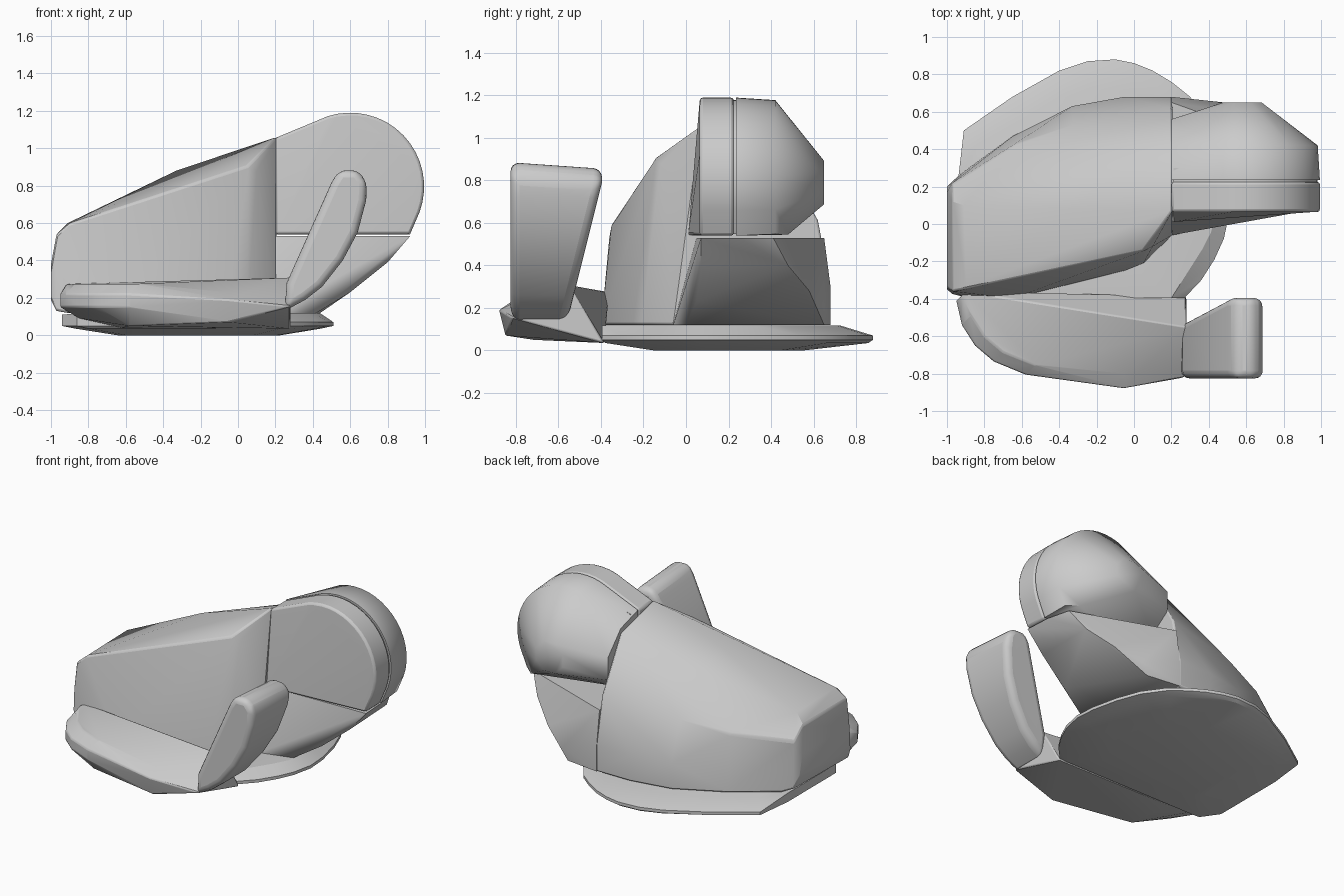
import bpy, bmesh, math

old = bpy.data.objects.get("Cube")
if old:
    bpy.data.objects.remove(old, do_unlink=True)

grey = bpy.data.materials.new("plain_grey")
grey.use_nodes = True
grey.diffuse_color = (0.6, 0.6, 0.6, 1)
grey.node_tree.nodes["Principled BSDF"].inputs["Base Color"].default_value = (0.6, 0.6, 0.6, 1)


def shell(name, points, bevel=0.0, segments=3, limit=30, smooth=30):
    """Faceted solid wrapped around the points, with rounded edges."""
    bm = bmesh.new()
    for p in points:
        bm.verts.new(p)
    out = bmesh.ops.convex_hull(bm, input=bm.verts[:])
    loose = {v for v in out["geom_interior"] + out["geom_unused"]
             if isinstance(v, bmesh.types.BMVert)}
    bmesh.ops.delete(bm, geom=list(loose), context="VERTS")
    bmesh.ops.dissolve_limit(bm, angle_limit=math.radians(3),
                             verts=bm.verts[:], edges=bm.edges[:])
    bmesh.ops.recalc_face_normals(bm, faces=bm.faces[:])
    mesh = bpy.data.meshes.new(name)
    bm.to_mesh(mesh)
    bm.free()
    mesh.materials.append(grey)
    obj = bpy.data.objects.new(name, mesh)
    bpy.context.collection.objects.link(obj)
    if bevel:
        mod = obj.modifiers.new("rounding", "BEVEL")
        mod.width, mod.segments = bevel, segments
        mod.limit_method, mod.angle_limit = "ANGLE", math.radians(limit)
    bpy.ops.object.select_all(action="DESELECT")
    obj.select_set(True)
    bpy.context.view_layer.objects.active = obj
    bpy.ops.object.shade_smooth_by_angle(angle=math.radians(smooth))


def section(x, pairs):
    return [(x, y, z) for y, z in pairs]


def slab(pairs, y, scale=1.0):
    """Upright drum outline placed at depth y, scaled about its centre."""
    return [(.6 + (x - .6) * scale, y, .79 + (z - .79) * scale) for x, z in pairs]


def arc(cx, cz, r, start, stop, step):
    angles = [math.radians(a) for a in range(start, stop, step)]
    return [(cx + r * math.cos(a), cz + r * math.sin(a)) for a in angles]


# Main body, lofted through cross-sections along x
body = section(-1.0, [(-.35, .19), (-.34, .38), (.17, .36), (.2, .22)])
body += section(-.97, [(-.375, .13), (-.36, .54), (.12, .54), (.22, .46), (.23, .14)])
body += section(-.91, [(-.39, .12), (-.35, .595), (.1, .6), (.28, .12)])
body += section(-.65, [(-.4, .12), (.47, .12), (.42, .5)])
body += section(-.33, [(-.2, .795), (.08, .88), (.3, .8), (.53, .56), (.63, .3), (.63, .12)])
body += section(-.05, [(.68, .3), (.68, .12), (-.25, .12)])
body += section(.05, [(-.145, .905), (-.21, .12)])
body += section(.1, [(-.12, .88)])
body += section(.205, [(-.06, .12), (0, .6), (.07, 1.06), (.42, .97),
                       (.62, .62), (.68, .3), (.68, .12)])
shell("body", body, 0.012, 2, 35, 30)

# Rounded drum with a flat underside: front rim and tapered rear
drum = [(.2, .54), (.92, .54)] + arc(.6, .795, .395, -36, 109, 8) + [(.2, 1.055)]
rim_front = [(.2, .01, .54)] + slab(drum, .065)[1:]
shell("drum_rim", rim_front + slab(drum, .225), 0.014, 2, 50)
shell("drum_core", slab(drum, .15, .97) + slab(drum, .3, .97))
rear = slab(drum, .235) + slab(drum, .42, .97)[1:-1]
rear += section(.2, [(.42, .6), (.42, 1.0), (.56, .7), (.56, .85)])
rear += [(.84, .48, .545)] + [(x, .65, z) for x, z in arc(.58, .79, .11, 22, 382, 45)]
shell("drum_rear", rear, smooth=50)

# Wedge carrying the drum
wedge = section(.2, [(-.06, .12), (.05, .53), (.65, .53), (.68, .3), (.68, .12)])
wedge += [(.42, 0, .12), (.44, .65, .12), (.48, .65, .2), (.6, .05, .23), (.64, .58, .28),
          (.8, .07, .39), (.79, .48, .4), (.92, .07, .53), (.91, .25, .53), (.87, .41, .53)]
shell("wedge", wedge, smooth=40)

# Base plate: full height at the front, thinning to the back and right
rim = [(-.86, -.395), (.27, -.395), (.36, -.3), (.43, -.19), (.48, -.08), (.51, .06),
       (.5, .2), (.46, .38), (.4, .54), (.3, .68), (.2, .76), (.1, .82), (0, .86),
       (-.1, .88), (-.25, .87), (-.4, .82), (-.65, .68), (-.91, .5), (-.94, .24), (-.94, -.28)]
base = []
for x, y in rim:
    inset_x, inset_y = x + .2, y - .15
    base += [(x, y, .05), (x, y, .11 if x < -.8 and y < .3 else .07),
             (-.2 + inset_x * .9, max(-.395, .1 + (y - .1) * .8), .118),
             (-.2 + inset_x * .9, .15 + inset_y * .97, .035),
             (-.2 + inset_x * .6, .15 + inset_y * .55, 0)]
base += [(.2, -.395, .118), (-.86, -.395, .118)]
shell("base_plate", base, smooth=25)

# Front tray, its right end cut to a slanted triangle
outer = [(-.95, -.41), (-.92, -.54), (-.85, -.65), (-.75, -.735), (-.58, -.805)]
tray = [(x, y, z) for x, y in outer for z in (.15, .22)]
tray += [(x + .05, y + .05, .275) for x, y in outer]
tray += [(-.92, -.385, .27), (-.85, -.385, .09), (-.62, -.385, .04), (-.58, -.72, .05)]
tray += [(-.05, -.88, .19), (-.05, -.85, .07), (-.05, -.8, .23)]
tray += section(.28, [(-.82, .155), (-.55, .31), (-.385, .035)])
shell("front_tray", tray, 0.008, 2, 35, 35)

# Upright curved thumb, widening towards its tip
side = [(.25, .13), (.26, .28), (.5, .82), (.54, .885), (.64, .885), (.69, .82),
        (.685, .72), (.64, .55), (.56, .4), (.45, .26), (.36, .19)]
thumb = [(x, -.825, z) for x, z in side]
thumb += [(x, -.56 + .165 * min(1, (z - .13) / .66), z - .03 * (z > .8)) for x, z in side]
shell("thumb", thumb, 0.055, 4, 40, 40)
